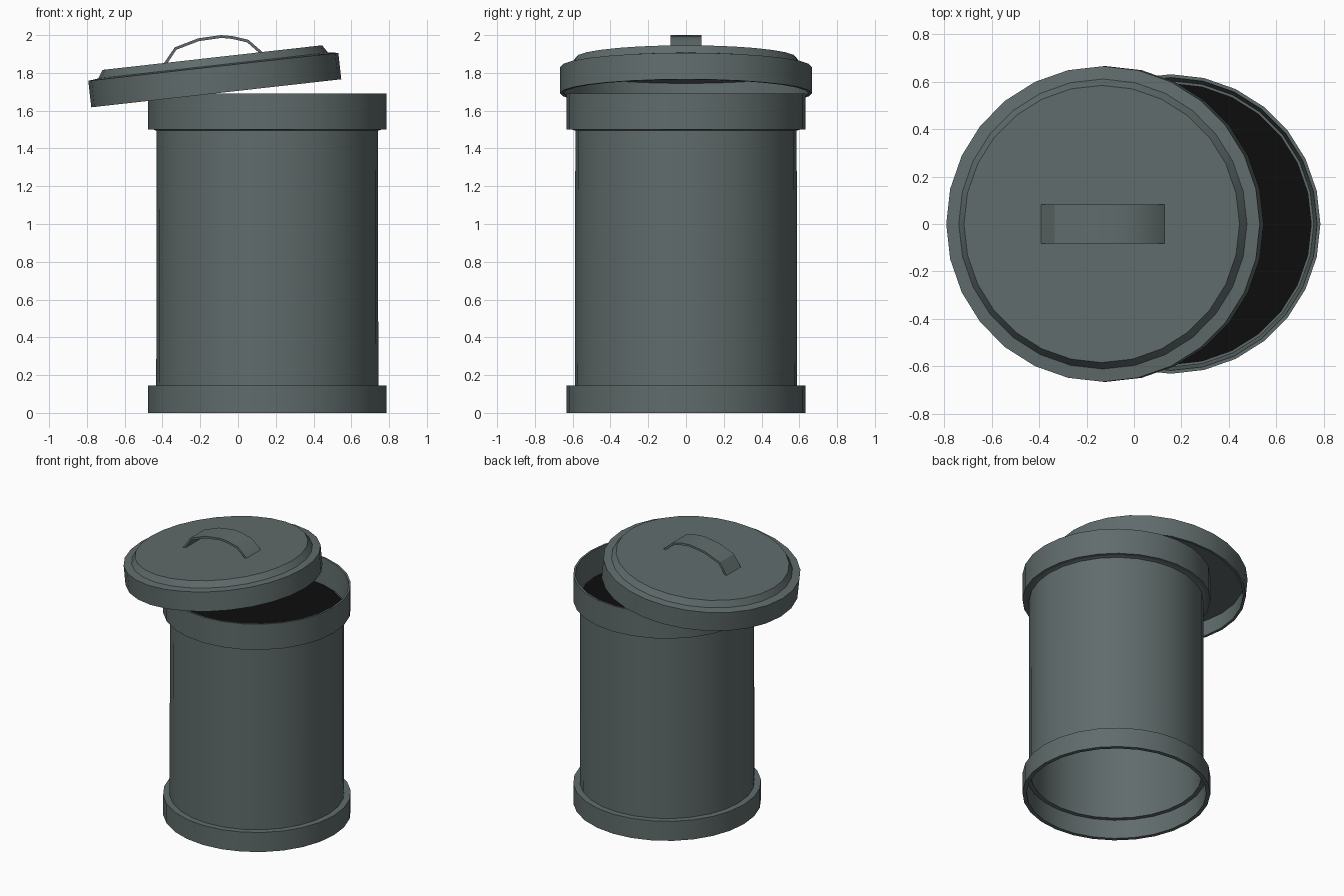
import bpy, bmesh, math
from mathutils import Matrix, Vector

if "Cube" in bpy.data.objects:
    bpy.data.objects.remove(bpy.data.objects["Cube"])

def material(name, rgb):
    m = bpy.data.materials.new(name)
    m.diffuse_color = (*rgb, 1)
    m.use_nodes = True
    m.node_tree.nodes["Principled BSDF"].inputs["Base Color"].default_value = m.diffuse_color
    return m

steel = material("dull grey steel", (0.118, 0.148, 0.148))
dark = material("dark interior", (0.004, 0.004, 0.004))

def finish(name, bm, mat, angle=30):
    bmesh.ops.remove_doubles(bm, verts=bm.verts, dist=1e-5)
    bmesh.ops.recalc_face_normals(bm, faces=bm.faces)
    me = bpy.data.meshes.new(name)
    bm.to_mesh(me)
    bm.free()
    me.materials.append(mat)
    me.shade_smooth()
    me.set_sharp_from_angle(angle=math.radians(angle))
    ob = bpy.data.objects.new(name, me)
    bpy.context.collection.objects.link(ob)
    return ob

def lathe(name, profile, mat, sides=28, closed=True):
    """Spin (radius, z) points around the z axis."""
    bm = bmesh.new()
    rings = []
    for i in range(sides):
        a = 2 * math.pi * i / sides
        rings.append([bm.verts.new((r * math.cos(a), r * math.sin(a), z)) for r, z in profile])
    n = len(profile)
    for i in range(sides):
        p, q = rings[i], rings[(i + 1) % sides]
        for j in range(n if closed else n - 1):
            k = (j + 1) % n
            bm.faces.new((p[j], q[j], q[k], p[k]))
    return finish(name, bm, mat)

CAN_X = 0.155

# Can: outer wall with a band at each end, hollow and open underneath
can = lathe("can_body", [
    (0.605, 0), (0.632, 0), (0.632, 0.145), (0.588, 0.145),
    (0.586, 1.5), (0.632, 1.5), (0.632, 1.69), (0.618, 1.69),
    (0.604, 1.5), (0.575, 1.49), (0.575, 0.14), (0.605, 0.14)], steel)
can.location.x = CAN_X

# Dark disc that hides the inside of the can
bm = bmesh.new()
bmesh.ops.create_circle(bm, cap_ends=True, segments=28, radius=0.595)
disc = finish("dark_contents", bm, dark)
disc.location = (CAN_X, 0, 1.505)

# Lid: hollow underneath, slid to the left and tilted
lid = lathe("lid", [
    (0, 0.19), (0.585, 0.19), (0.612, 0.148), (0.666, 0.141), (0.666, 0),
    (0.648, 0), (0.648, 0.125), (0, 0.125)], steel, closed=False)
lid.matrix_world = Matrix.Translation((-0.115, 0, 1.692)) @ Matrix.Rotation(-math.radians(6.4), 4, 'Y')

# Handle: thin bent strap on top of the lid
path = [(-0.393, 1.85), (-0.335, 1.935), (-0.21, 1.983), (-0.09, 2.0),
        (-0.03, 1.995), (0.055, 1.975), (0.13, 1.91)]
bm = bmesh.new()
rows = []
for i, (x, z) in enumerate(path):
    a, b = path[max(i - 1, 0)], path[min(i + 1, len(path) - 1)]
    t = Vector((b[0] - a[0], b[1] - a[1])).normalized()
    nx, nz = t.y * 0.015, -t.x * 0.015
    rows.append([bm.verts.new(c) for c in (
        (x, -0.083, z), (x, 0.083, z), (x + nx, 0.083, z + nz), (x + nx, -0.083, z + nz))])
for p, q in zip(rows, rows[1:]):
    for j in range(4):
        k = (j + 1) % 4
        bm.faces.new((p[j], p[k], q[k], q[j]))
bm.faces.new(rows[0])
bm.faces.new(rows[-1])
finish("lid_handle", bm, steel)
